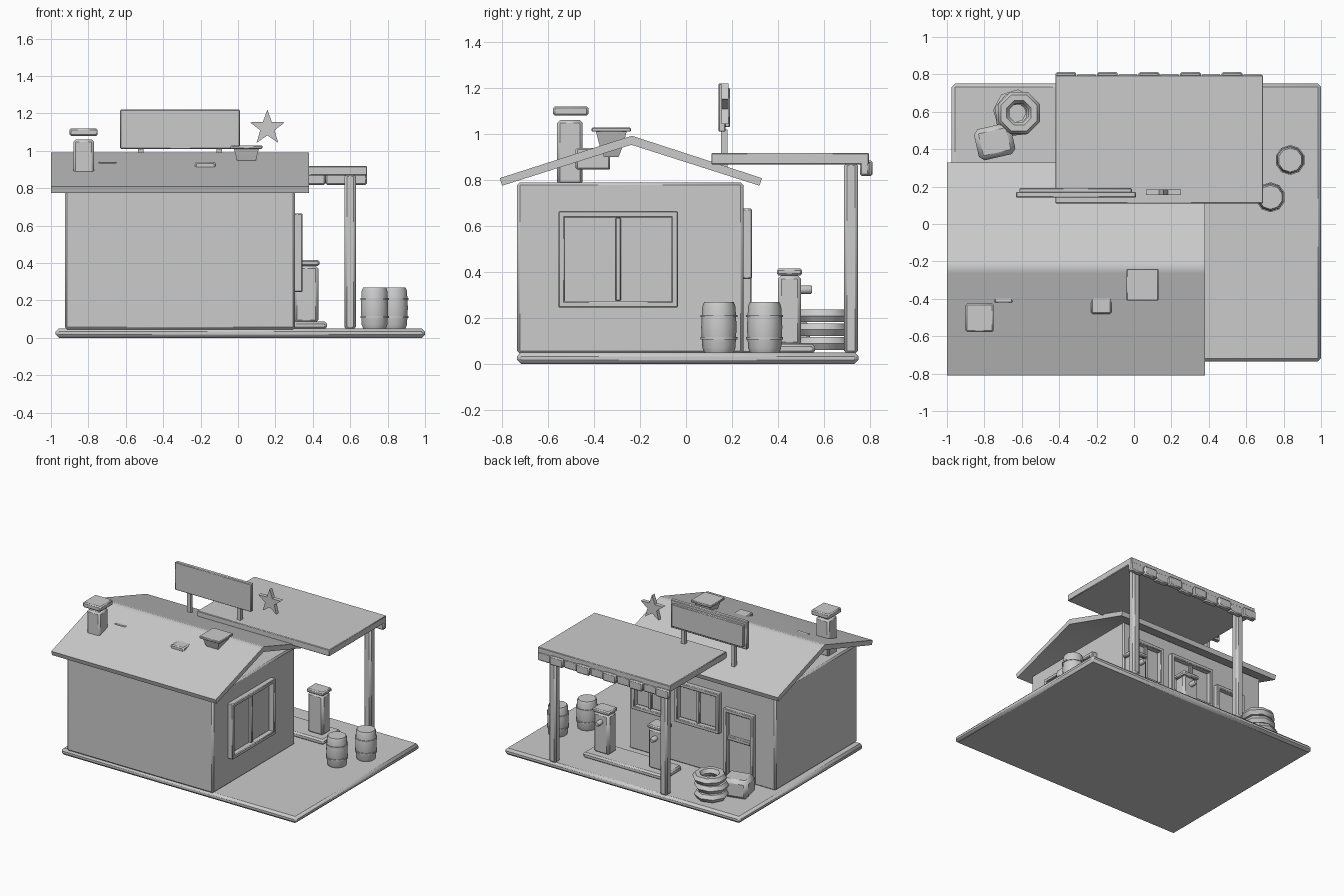
import bpy, bmesh, math
from mathutils import Matrix

if "Cube" in bpy.data.objects:
    bpy.data.objects.remove(bpy.data.objects["Cube"])


def finish(name, bm):
    bmesh.ops.recalc_face_normals(bm, faces=bm.faces)
    me = bpy.data.meshes.new(name)
    bm.to_mesh(me)
    bm.free()
    ob = bpy.data.objects.new(name, me)
    bpy.context.collection.objects.link(ob)
    return ob


def box(name, x, y, z, bevel=0.0, rot=0.0):
    """Box from (min, max) ranges, optionally bevelled and turned about z."""
    bm = bmesh.new()
    bmesh.ops.create_cube(bm, size=1)
    bmesh.ops.scale(bm, vec=(x[1] - x[0], y[1] - y[0], z[1] - z[0]), verts=bm.verts)
    if bevel:
        bmesh.ops.bevel(bm, geom=bm.edges[:], offset=bevel, segments=1, affect='EDGES')
    ob = finish(name, bm)
    ob.location = ((x[0] + x[1]) / 2, (y[0] + y[1]) / 2, (z[0] + z[1]) / 2)
    ob.rotation_euler.z = rot
    return ob


def prism(name, pts, axis, lo, hi):
    """Extrude a 2D profile (in yz for axis X, in xz for axis Y)."""
    bm = bmesh.new()
    place = (lambda p: (lo, p[0], p[1])) if axis == 'X' else (lambda p: (p[0], lo, p[1]))
    face = bm.faces.new([bm.verts.new(place(p)) for p in pts])
    ext = bmesh.ops.extrude_face_region(bm, geom=[face])
    vec = (hi - lo, 0, 0) if axis == 'X' else (0, hi - lo, 0)
    bmesh.ops.translate(bm, vec=vec, verts=[v for v in ext['geom'] if isinstance(v, bmesh.types.BMVert)])
    return finish(name, bm)


def lathe(name, profile, n, loc, closed=False):
    """Revolve an (r, z) profile with n sides; open profiles get capped."""
    bm = bmesh.new()
    rings = [[bm.verts.new((r * math.cos(2 * math.pi * (i + .5) / n),
                            r * math.sin(2 * math.pi * (i + .5) / n), z)) for i in range(n)]
             for r, z in profile]
    pairs = list(zip(rings, rings[1:]))
    if closed:
        pairs.append((rings[-1], rings[0]))
    else:
        bm.faces.new(rings[0])
        bm.faces.new(rings[-1])
    for a, b in pairs:
        for i in range(n):
            j = (i + 1) % n
            bm.faces.new((a[i], a[j], b[j], b[i]))
    ob = finish(name, bm)
    ob.location = loc
    return ob


def framed(name, wall, u, z, depth, t=0.028, mullion=True, rail=None):
    """Window or door frame on the +x wall ('X') or the +y wall ('Y')."""
    base = 0.30 if wall == 'X' else 0.25

    def bar(part, us, zs, d):
        out = (base - 0.01, base + d)
        if wall == 'X':
            box(name + part, out, us, zs, 0.005)
        else:
            box(name + part, us, out, zs, 0.005)
    bar("_jamb_a", (u[0], u[0] + t), z, depth)
    bar("_jamb_b", (u[1] - t, u[1]), z, depth)
    bar("_sill", u, (z[0], z[0] + t), depth)
    bar("_head", u, (z[1] - t, z[1]), depth)
    bar("_pane", (u[0] + t, u[1] - t), (z[0] + t, z[1] - t), 0.006)
    if mullion:
        m = (u[0] + u[1]) / 2
        bar("_mullion", (m - 0.012, m + 0.012), (z[0] + t, z[1] - t), depth * 0.6)
    if rail:
        bar("_rail", (u[0] + t, u[1] - t), (rail - 0.014, rail + 0.014), depth * 0.8)


# Ground slab and walls
box("ground_slab", (-0.975, 1.0), (-0.735, 0.75), (0, 0.05), 0.017)
box("house_walls", (-0.925, 0.305), (-0.735, 0.25), (0.045, 0.79), 0.012)

# Gabled roof with open ends
prism("roof", [(-0.81, 0.808), (-0.262, 0.984), (-0.235, 0.992), (-0.21, 0.984), (0.33, 0.808),
               (0.32, 0.775), (-0.238, 0.953), (-0.80, 0.775)], 'X', -1.0, 0.38)

# Chimney and roof vents
box("chimney", (-0.88, -0.77), (-0.56, -0.45), (0.78, 1.06), 0.012)
box("chimney_cap", (-0.90, -0.75), (-0.578, -0.425), (1.08, 1.12), 0.008)
box("skylight", (-0.23, -0.12), (-0.48, -0.33), (0.845, 0.94), 0.008)
box("roof_box", (-0.745, -0.65), (-0.42, -0.33), (0.845, 0.94), 0.004)
vent = lathe("vent_hood", [(0.045, 0.90), (0.07, 0.945), (0.095, 1.012)], 4, (0.045, -0.325, 0))
box("vent_cap", (-0.04, 0.13), (-0.41, -0.24), (1.01, 1.028), 0.004)

# Windows and door
framed("side_window", 'X', (-0.555, -0.035), (0.245, 0.665), 0.045)
framed("wide_window", 'Y', (-0.475, -0.10), (0.37, 0.675), 0.038)
framed("narrow_window", 'Y', (-0.03, 0.26), (0.37, 0.675), 0.038)
framed("door", 'Y', (-0.76, -0.51), (0.05, 0.58), 0.035, mullion=False, rail=0.36)

# Canopy with striped valance and two posts
box("canopy", (-0.42, 0.69), (0.11, 0.795), (0.868, 0.918), 0.004)
w = 1.11 / 10
for i in range(10):
    x0 = -0.42 + i * w
    y1 = 0.812 if i % 2 == 0 else 0.798
    box(f"valance_{i}", (x0, x0 + w), (y1 - 0.042, y1), (0.818, 0.885), 0.008)
for i, x in enumerate((-0.33, 0.60)):
    box(f"canopy_post_{i}", (x - 0.03, x + 0.03), (0.688, 0.748), (0.045, 0.875), 0.012)

# Fuel island and pumps
box("pump_island", (-0.205, 0.475), (0.34, 0.56), (0.045, 0.087), 0.012)
for i, x in enumerate((-0.095, 0.365)):
    box(f"pump_{i}", (x - 0.065, x + 0.065), (0.40, 0.50), (0.08, 0.385), 0.015)
    box(f"pump_cap_{i}", (x - 0.07, x + 0.07), (0.395, 0.505), (0.385, 0.415), 0.008)
    knob = lathe(f"pump_knob_{i}", [(0.019, 0), (0.019, 0.05), (0.014, 0.057)], 10, (x, 0.492, 0.323))
    knob.rotation_euler.x = -math.pi / 2

# Sign board on two posts
box("sign_board", (-0.63, 0.01), (0.142, 0.172), (1.01, 1.22), 0.004)
box("sign_panel", (-0.612, -0.012), (0.165, 0.192), (1.03, 1.20), 0.004)
for i, x in enumerate((-0.52, -0.10)):
    box(f"sign_post_{i}", (x - 0.014, x + 0.014), (0.152, 0.18), (0.83, 1.02))

# Star ornament
star = []
for i in range(10):
    r = 0.098 if i % 2 == 0 else 0.04
    a = math.pi / 2 + i * math.pi / 5
    star.append((0.157 + r * math.cos(a), 1.122 + r * math.sin(a)))
prism("star", star, 'Y', 0.154, 0.184)

# Barrels with hoops
for i, (x, y) in enumerate(((0.835, 0.342), (0.73, 0.143))):
    b = [lathe(f"barrel_{i}", [(0.064, 0.05), (0.072, 0.07), (0.077, 0.16), (0.072, 0.25), (0.064, 0.27)],
               10, (x, y, 0))]
    for j, z in enumerate((0.112, 0.208)):
        b.append(lathe(f"barrel_hoop_{i}_{j}", [(0.070, z - 0.005), (0.080, z - 0.005),
                                                (0.080, z + 0.005), (0.070, z + 0.005)], 10, (x, y, 0), True))

# Stack of tyres, each turned and shifted a little
for i, (dx, dy, rot) in enumerate(((-0.012, 0.006, 0.3), (-0.006, -0.004, 0.1), (0.005, 0.002, 0.0))):
    ring = [(0.088 + 0.034 * math.cos(k * math.pi / 3), 0.029 * math.sin(k * math.pi / 3 + 0.0) * 1.1)
            for k in range(6)]
    t = lathe(f"tyre_{i}", ring, 8, (-0.62 + dx, 0.592 + dy, 0.089 + i * 0.06), True)
    t.rotation_euler.z = rot

# Crate beside the door
box("crate", (-0.845, -0.645), (0.355, 0.525), (0.048, 0.19), 0.025, math.radians(13))

# Smooth shading with sharp edges kept
bpy.ops.object.select_all(action='SELECT')
bpy.context.view_layer.objects.active = vent
bpy.ops.object.shade_smooth_by_angle(angle=math.radians(40))
